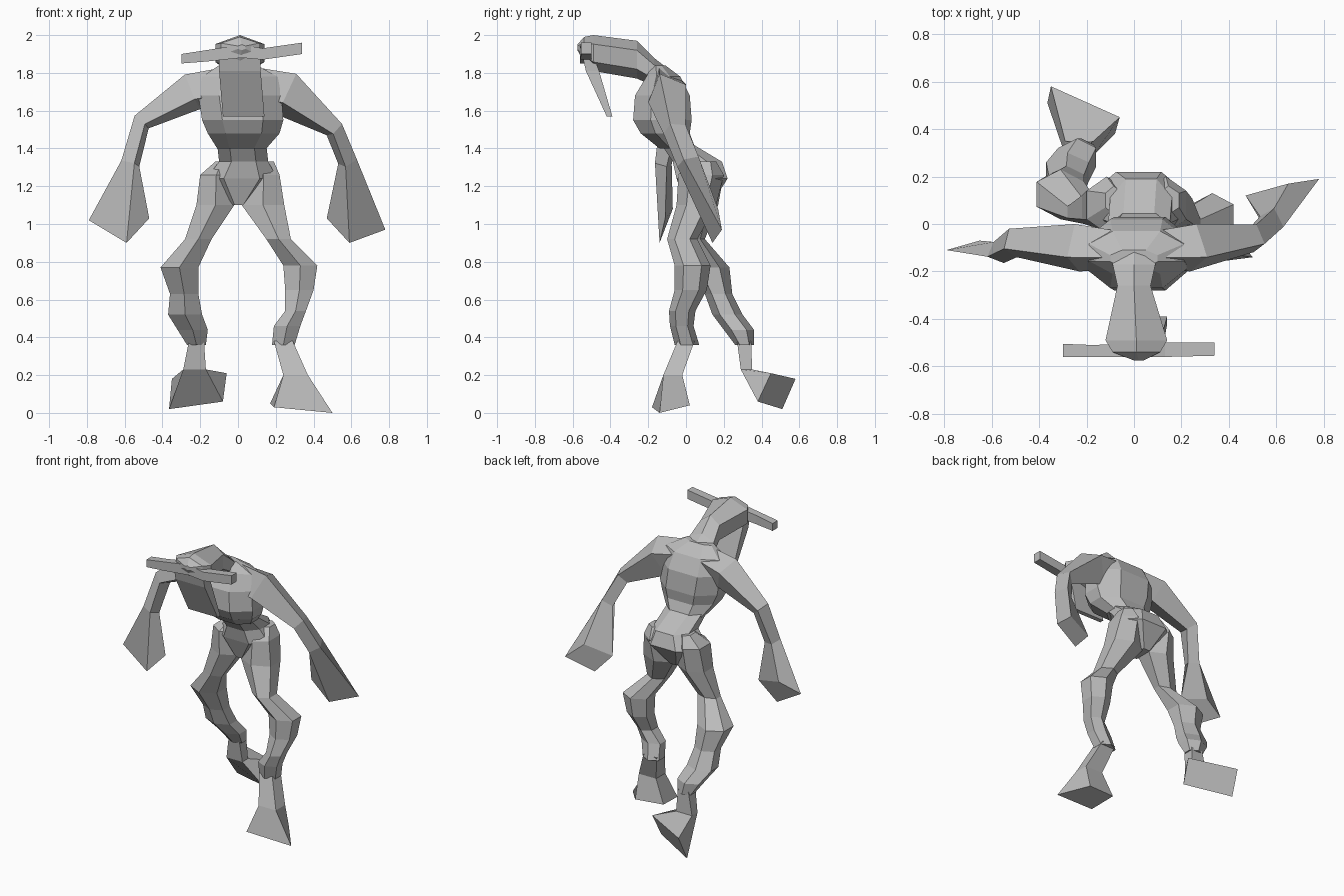
import bpy
import bmesh
from mathutils import Vector

cube = bpy.data.objects.get("Cube")
if cube:
    bpy.data.objects.remove(cube, do_unlink=True)

# One plain grey for the whole figure
grey = bpy.data.materials.new("matte grey")
grey.use_nodes = True
grey.diffuse_color = (0.5, 0.5, 0.5, 1)
grey.node_tree.nodes["Principled BSDF"].inputs["Base Color"].default_value = grey.diffuse_color

# Cross-section outlines inside a unit box
BOX = [(-1, -1), (1, -1), (1, 1), (-1, 1)]
SLANT = [(-1, -.4), (.4, -1), (1, .4), (-.4, 1)]
HEX = [(0, -1), (1, -.5), (1, .5), (0, 1), (-1, .5), (-1, -.5)]
OCT = [(-.5, -1), (.5, -1), (1, -.4), (1, .4), (.5, 1), (-.5, 1), (-1, .4), (-1, -.4)]


def slices(axis, outline, sections):
    """Rings across an axis; each section is position, then low/high of the other two axes."""
    first, second = [k for k in range(3) if k != axis]
    rings = []
    for pos, a0, a1, b0, b1 in sections:
        ring = []
        for u, v in outline:
            p = Vector()
            p[axis] = pos
            p[first] = (a0 + a1 + u * (a1 - a0)) / 2
            p[second] = (b0 + b1 + v * (b1 - b0)) / 2
            ring.append(p)
        rings.append(ring)
    return rings


def tube(outline, path, flip=1):
    """Rings square to a path; each path entry is a point, half depth and half height."""
    points = [Vector(entry[:3]) for entry in path]
    rings = []
    for i, (p, entry) in enumerate(zip(points, path)):
        ahead = points[min(i + 1, len(points) - 1)]
        behind = points[max(i - 1, 0)]
        tangent = (ahead - behind).normalized()
        depth = Vector((0, 1, 0))
        depth = (depth - tangent * depth.dot(tangent)).normalized()
        height = tangent.cross(depth) * flip
        rings.append([p + depth * u * entry[3] + height * v * entry[4] for u, v in outline])
    return rings


def aligned(ring, target):
    """Reorder a ring so its corners follow those of the previous ring."""
    n = len(ring)
    orders = [[src[(i + s) % n] for i in range(n)] for src in (ring, ring[::-1]) for s in range(n)]
    centre = sum(ring, Vector()) / n
    goal = sum(target, Vector()) / n

    def mismatch(order):
        return sum(((a - centre) - (b - goal)).length for a, b in zip(order, target))
    return min(orders, key=mismatch)


def loft(name, rings, end=None):
    """Skin a list of rings, optionally finishing on a free four-cornered end."""
    if end:
        rings = rings + [aligned([Vector(c) for c in end], rings[-1])]
    bm = bmesh.new()
    loops = [[bm.verts.new(p) for p in ring] for ring in rings]
    n = len(loops[0])
    for low, high in zip(loops, loops[1:]):
        for i in range(n):
            j = (i + 1) % n
            bm.faces.new((low[i], low[j], high[j], high[i]))
    bm.faces.new(loops[0])
    bm.faces.new(loops[-1])
    bmesh.ops.recalc_face_normals(bm, faces=bm.faces)
    mesh = bpy.data.meshes.new(name)
    bm.to_mesh(mesh)
    bm.free()
    mesh.materials.append(grey)
    obj = bpy.data.objects.new(name, mesh)
    bpy.context.collection.objects.link(obj)


X, Y, Z = range(3)

# Torso and pelvis
loft("torso", slices(Z, OCT, [
    (1.84, -.1, .1, -.18, -.11),
    (1.78, -.19, .21, -.21, -.03),
    (1.68, -.21, .23, -.27, .02),
    (1.55, -.19, .24, -.28, .03),
    (1.48, -.16, .22, -.24, .02),
    (1.4, -.11, .15, -.14, .05)]))
loft("pelvis", slices(Z, OCT, [
    (1.42, -.11, .15, -.13, .04),
    (1.33, -.1, .16, -.07, .19),
    (1.24, -.17, .21, -.05, .22),
    (1.1, -.04, .05, 0, .13)]))

# Head, hanging snout and side stalks
loft("head", slices(Y, HEX, [
    (-.08, -.12, .12, 1.68, 1.81),
    (-.17, -.09, .09, 1.73, 1.88),
    (-.26, -.07, .07, 1.77, 1.97),
    (-.49, -.12, .14, 1.81, 2),
    (-.54, -.09, .11, 1.86, 1.99),
    (-.575, 0, .04, 1.92, 1.95)]))
loft("snout", slices(Z, BOX, [
    (1.92, -.1, .12, -.555, -.5),
    (1.81, -.1, .12, -.53, -.46),
    (1.57, -.08, .14, -.42, -.39)]))
loft("left_stalk", slices(X, BOX, [
    (.02, -.56, -.5, 1.88, 1.95),
    (.13, -.56, -.5, 1.87, 1.93),
    (.34, -.555, -.5, 1.9, 1.96)]))
loft("right_stalk", slices(X, BOX, [
    (.02, -.56, -.5, 1.88, 1.95),
    (-.17, -.56, -.51, 1.86, 1.92),
    (-.3, -.56, -.505, 1.85, 1.9)]))

# Arms ending in flared hands
loft("left_arm", tube(SLANT, [
    (.08, -.11, 1.72, .08, .11),
    (.25, -.1, 1.69, .1, .12),
    (.51, -.06, 1.5, .06, .05),
    (.58, .01, 1.33, .06, .05)]),
    end=[(.78, .19, .97), (.59, .14, .9), (.47, .12, 1.03), (.65, .17, 1.08)])
loft("right_arm", tube(SLANT, [
    (-.06, -.11, 1.73, .08, .1),
    (-.24, -.1, 1.7, .1, .1),
    (-.51, -.08, 1.54, .06, .05),
    (-.57, -.12, 1.32, .045, .05)], flip=-1),
    end=[(-.79, -.11, 1.02), (-.59, -.14, .9), (-.47, -.11, 1.03), (-.65, -.07, 1.08)])

# Legs, the right one stepping back
loft("left_leg", slices(Z, HEX, [
    (1.33, .1, .19, .04, .16),
    (1.26, .05, .22, -.04, .2),
    (1.1, .02, .245, -.05, .16),
    (.92, .15, .28, -.1, .06),
    (.78, .24, .42, -.06, .13),
    (.65, .25, .4, -.06, .11),
    (.54, .25, .36, -.09, .05),
    (.46, .19, .33, -.085, .04),
    (.36, .18, .3, -.06, .07)]))
loft("right_leg", slices(Z, HEX, [
    (1.33, -.12, -.05, .04, .16),
    (1.26, -.2, -.03, -.04, .2),
    (1.1, -.22, -.02, -.03, .17),
    (.92, -.28, -.14, 0, .1),
    (.77, -.41, -.21, .02, .23),
    (.63, -.36, -.21, .1, .245),
    (.52, -.37, -.19, .14, .3),
    (.44, -.32, -.16, .2, .36),
    (.36, -.27, -.17, .26, .36)]))

# Flared feet
loft("left_foot", slices(Z, BOX, [
    (.38, .19, .29, -.045, .045),
    (.2, .24, .37, -.12, -.02)]),
    end=[(.5, -.14, 0), (.19, -.18, .03), (.17, 0, .05), (.37, .02, .04)])
loft("right_foot", slices(Z, BOX, [
    (.38, -.26, -.18, .27, .345),
    (.23, -.29, -.17, .29, .35)]),
    end=[(-.35, .58, .18), (-.06, .45, .21), (-.08, .38, .06), (-.365, .51, .02)])
